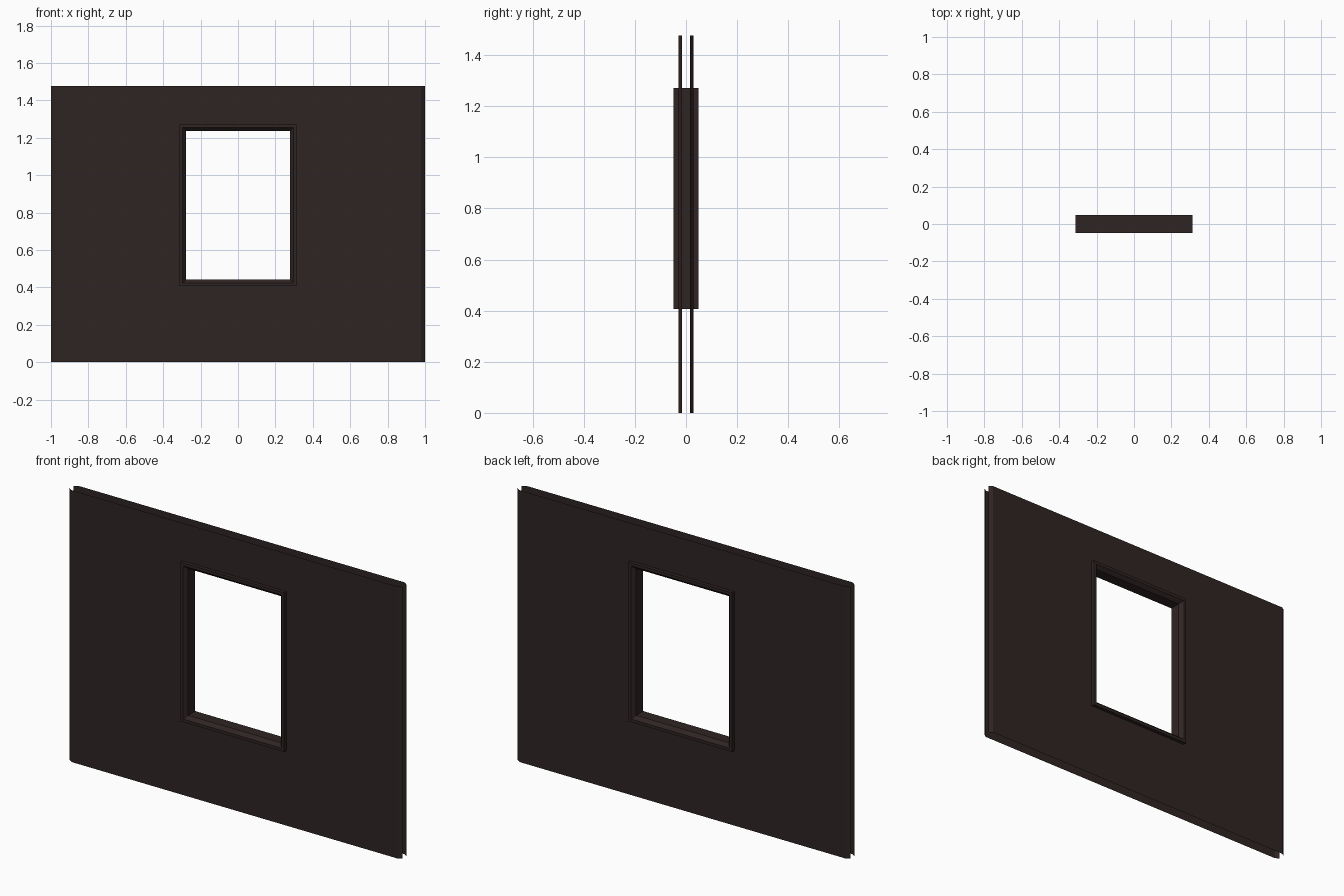
import bpy, bmesh

if "Cube" in bpy.data.objects:
    bpy.data.objects.remove(bpy.data.objects["Cube"])

mat = bpy.data.materials.new("dark_brown")
mat.diffuse_color = (0.028, 0.018, 0.017, 1)
mat.use_nodes = True
mat.node_tree.nodes["Principled BSDF"].inputs["Base Color"].default_value = mat.diffuse_color


def finish(bm, name):
    me = bpy.data.meshes.new(name)
    bm.to_mesh(me)
    bm.free()
    me.materials.append(mat)
    ob = bpy.data.objects.new(name, me)
    bpy.context.collection.objects.link(ob)
    return ob


# Wall sheets: open panels with a window hole and bevelled side edges
def wall_sheet(name, side):
    xs = [-1.0, -0.979, -0.297, 0.297, 0.979, 1.0]
    zs = [0.0, 0.42, 1.256, 1.476]
    bm = bmesh.new()
    v = [[bm.verts.new((x, side * (0.016 if abs(x) == 1 else 0.03), z))
          for z in zs] for x in xs]
    for i in range(5):
        for j in range(3):
            if (i, j) == (2, 1):
                continue
            q = [v[i][j], v[i + 1][j], v[i + 1][j + 1], v[i][j + 1]]
            bm.faces.new(q if side < 0 else q[::-1])
    finish(bm, name)


wall_sheet("front_wall_sheet", -1)
wall_sheet("back_wall_sheet", 1)

# Window frame: closed profile (inset from outer edge, y) swept round a rectangle
profile = [(0, -0.049), (0.016, -0.049), (0.034, -0.03),
           (0.034, 0.03), (0.016, 0.049), (0, 0.049)]
cz, hx, hz = 0.839, 0.312, 0.432
bm = bmesh.new()
rings = [[bm.verts.new((sx * (hx - d), y, cz + sz * (hz - d))) for d, y in profile]
         for sx, sz in ((-1, -1), (1, -1), (1, 1), (-1, 1))]
n = len(profile)
for a in range(4):
    r, s = rings[a], rings[(a + 1) % 4]
    for k in range(n):
        m = (k + 1) % n
        bm.faces.new((r[k], s[k], s[m], r[m]))
bmesh.ops.recalc_face_normals(bm, faces=bm.faces)
finish(bm, "window_frame")
